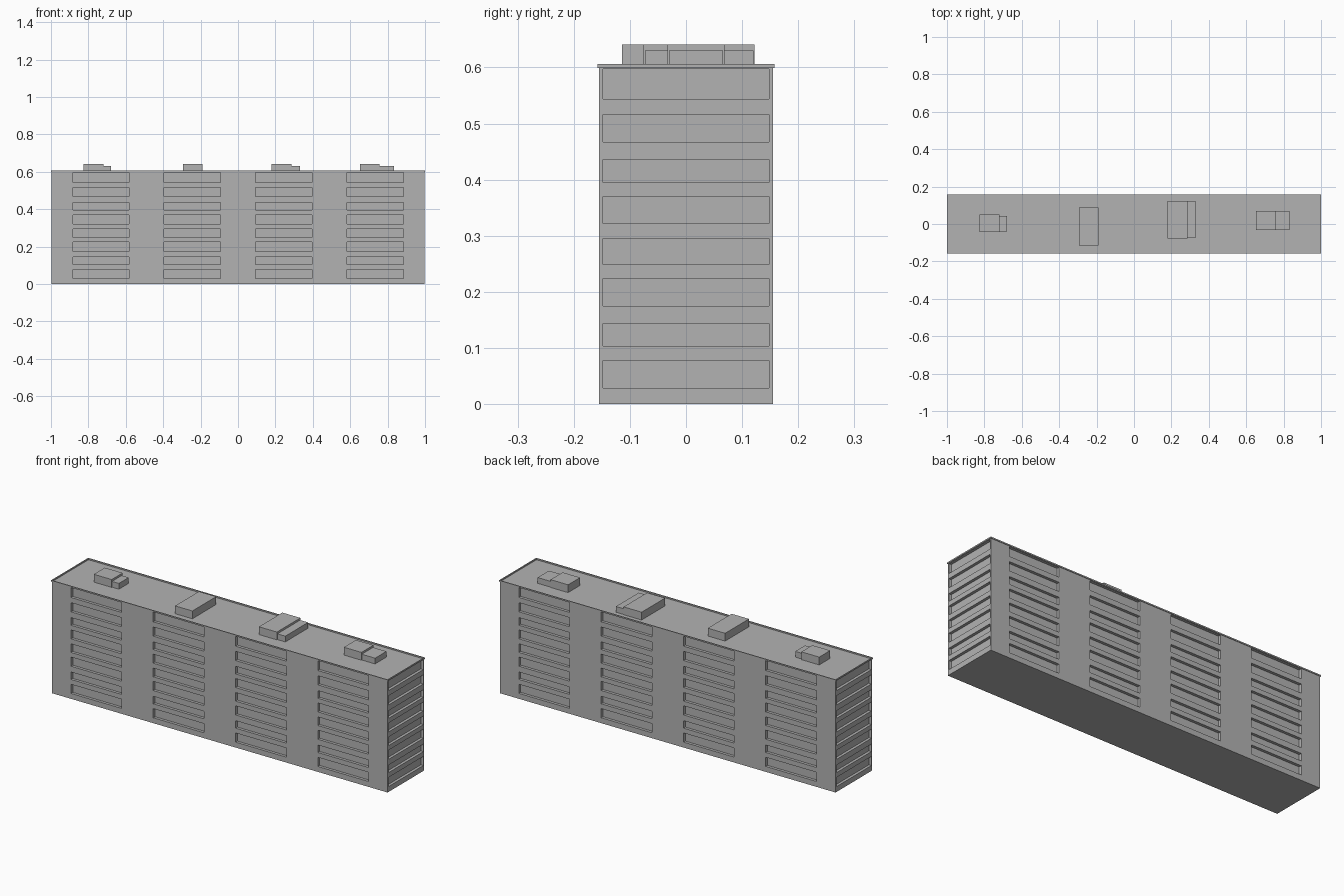
import bpy
import bmesh
from mathutils import Vector

cube = bpy.data.objects.get("Cube")
if cube:
    bpy.data.objects.remove(cube, do_unlink=True)

grey = bpy.data.materials.new("concrete_grey")
grey.use_nodes = True
colour = (0.45, 0.45, 0.45, 1)
grey.diffuse_color = colour
grey.node_tree.nodes["Principled BSDF"].inputs["Base Color"].default_value = colour


def boxes(name, spans):
    """One object made of boxes, each given as a low and a high corner."""
    bm = bmesh.new()
    for low, high in spans:
        low, high = Vector(low), Vector(high)
        for v in bmesh.ops.create_cube(bm, size=1)["verts"]:
            v.co = (low + high) / 2 + v.co * (high - low)
    mesh = bpy.data.meshes.new(name)
    bm.to_mesh(mesh)
    bm.free()
    mesh.materials.append(grey)
    obj = bpy.data.objects.new(name, mesh)
    bpy.context.collection.objects.link(obj)
    return obj


# Main block
X, Y, TOP = 0.997, 0.155, 0.599
DEPTH = 0.015
building = boxes("building_block", [((-X, -Y, 0), (X, Y, TOP))])

# Recessed window bands, eight floors on all four sides
floors = [(0.029, 0.078), (0.104, 0.144), (0.175, 0.224), (0.249, 0.295),
          (0.322, 0.370), (0.395, 0.436), (0.467, 0.516), (0.544, 0.597)]
columns = [(-0.883, -0.582), (-0.395, -0.094), (0.094, 0.396), (0.583, 0.884)]
cuts = []
for z0, z1 in floors:
    for side in (-1, 1):
        y0, y1 = sorted((side * (Y - DEPTH), side * (Y + DEPTH)))
        cuts += [((x0, y0, z0), (x1, y1, z1)) for x0, x1 in columns]
        x0, x1 = sorted((side * (X - DEPTH), side * (X + DEPTH)))
        cuts.append(((x0, -0.148, z0), (x1, 0.148, z1)))
cutter = boxes("window_cutter", cuts)
cutter.hide_render = True

cut = building.modifiers.new("windows", "BOOLEAN")
cut.operation = "DIFFERENCE"
cut.solver = "EXACT"
cut.object = cutter
bpy.context.view_layer.objects.active = building
bpy.ops.object.modifier_apply(modifier=cut.name)
bpy.data.objects.remove(cutter, do_unlink=True)

# Thin parapet around the roof
RX, RY, RIM, T = 1.0, 0.158, 0.606, 0.005
boxes("roof_parapet", [
    ((-RX, -RY, TOP), (RX, -RY + T, RIM)),
    ((-RX, RY - T, TOP), (RX, RY, RIM)),
    ((-RX, -RY + T, TOP), (-RX + T, RY - T, RIM)),
    ((RX - T, -RY + T, TOP), (RX, RY - T, RIM)),
])

# Rooftop plant rooms: x range, y range
HIGH, LOW = 0.641, 0.630
rooms = [
    ("plant_room", HIGH, [(-0.826, -0.720, -0.043, 0.050), (-0.294, -0.191, -0.114, 0.088),
                          (0.178, 0.285, -0.077, 0.122), (0.652, 0.756, -0.033, 0.069)]),
    ("plant_room_annex", LOW, [(-0.720, -0.679, -0.040, 0.043), (0.285, 0.332, -0.073, 0.120),
                               (0.756, 0.835, -0.030, 0.066)]),
]
for name, height, plans in rooms:
    for x0, x1, y0, y1 in plans:
        boxes(name, [((x0, y0, TOP), (x1, y1, height))])
